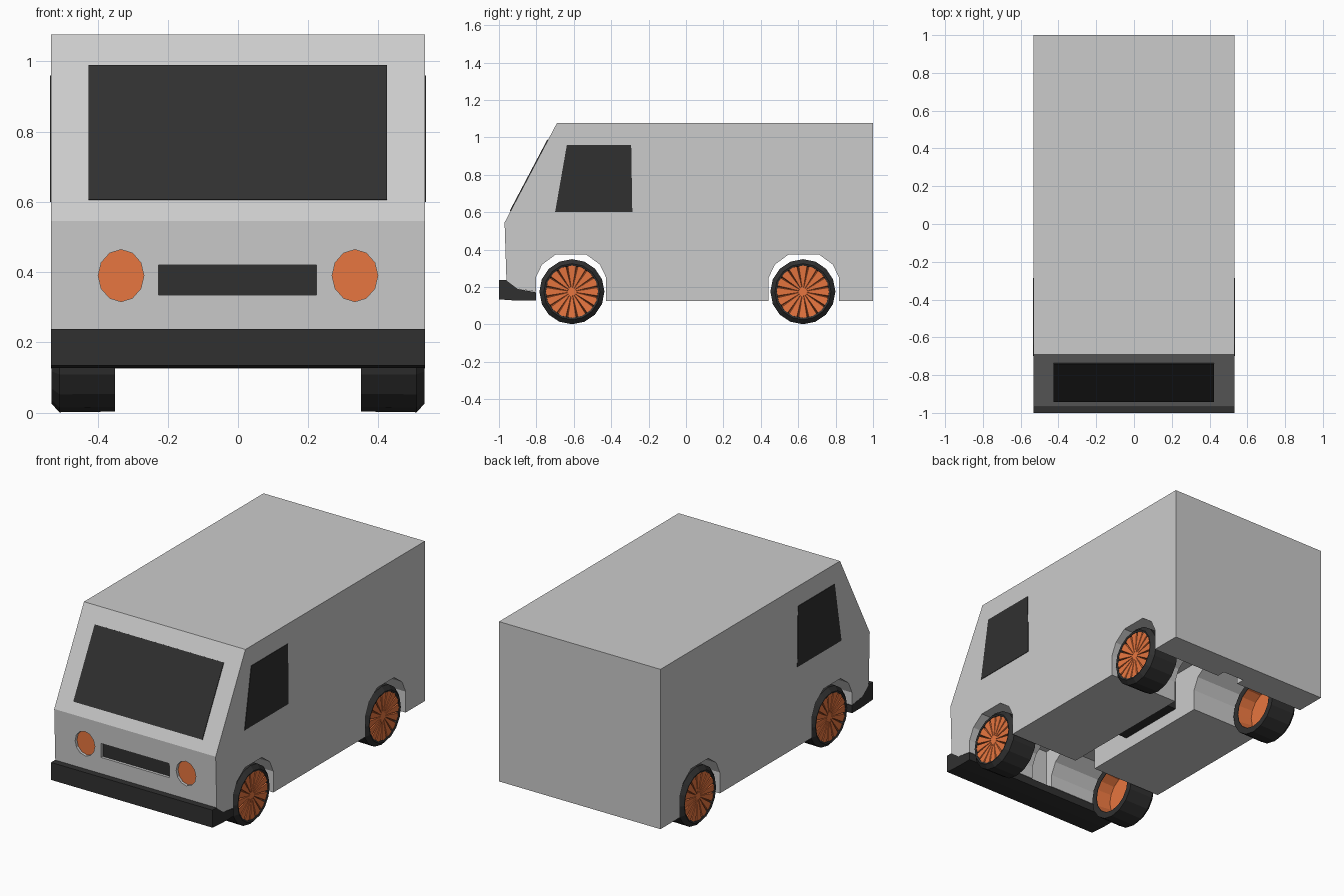
import bpy, bmesh, math
from mathutils import Vector

if "Cube" in bpy.data.objects:
    bpy.data.objects.remove(bpy.data.objects["Cube"])


def material(name, rgb):
    m = bpy.data.materials.new(name)
    m.diffuse_color = (*rgb, 1)
    m.use_nodes = True
    m.node_tree.nodes["Principled BSDF"].inputs["Base Color"].default_value = m.diffuse_color
    return m


DARK = material("dark_trim", (0.03, 0.03, 0.03))
ORANGE = material("orange", (0.8, 0.18, 0.05))


def finish(name, bm, mat=None):
    bmesh.ops.recalc_face_normals(bm, faces=bm.faces)
    me = bpy.data.meshes.new(name)
    bm.to_mesh(me)
    bm.free()
    ob = bpy.data.objects.new(name, me)
    bpy.context.collection.objects.link(ob)
    if mat:
        me.materials.append(mat)
    return ob


def prism(name, pts, lo, hi, axis="x", mat=None):
    """Extrude an outline: (y,z) points along x, or (x,z) points along y."""
    bm = bmesh.new()

    def place(p, d):
        return (d, p[0], p[1]) if axis == "x" else (p[0], d, p[1])
    a = [bm.verts.new(place(p, lo)) for p in pts]
    b = [bm.verts.new(place(p, hi)) for p in pts]
    bm.faces.new(a)
    bm.faces.new(b[::-1])
    n = len(pts)
    for i in range(n):
        bm.faces.new((a[i], b[i], b[(i + 1) % n], a[(i + 1) % n]))
    return finish(name, bm, mat)


def rect(a0, a1, z0, z1):
    return [(a0, z0), (a1, z0), (a1, z1), (a0, z1)]


def ellipse(cx, cz, rx, rz, n=12):
    return [(cx + rx * math.cos(2 * math.pi * i / n),
             cz + rz * math.sin(2 * math.pi * i / n)) for i in range(n)]


def cut(target, cutter):
    mod = target.modifiers.new("cut", "BOOLEAN")
    mod.operation = "DIFFERENCE"
    mod.solver = "EXACT"
    mod.object = cutter
    bpy.context.view_layer.objects.active = target
    bpy.ops.object.modifier_apply(modifier=mod.name)
    bpy.data.objects.remove(cutter)


def arch(cy, z_front, z_back):
    """Wheel arch from front to back."""
    half = [(0.188, 0.25), (0.155, 0.32), (0.08, 0.375)]
    return ([(cy - 0.188, z_front)] + [(cy - d, z) for d, z in half]
            + [(cy + d, z) for d, z in half[::-1]] + [(cy + 0.188, z_back)])


W = 0.532
# Body shell with wheel arches running right through
outline = ([(-0.96, 0.235), (-0.9, 0.19)] + arch(-0.615, 0.175, 0.125)
           + arch(0.63, 0.125, 0.125)
           + [(1.0, 0.125), (1.0, 1.077), (-0.69, 1.077), (-0.97, 0.545)])
body = prism("body", outline, -W, W)

# Central underbody tunnel, lamp and grille recesses
cut(body, prism("tunnel_cut", rect(-0.07, 0.07, 0.0, 0.42), -0.85, 0.87, "y"))
for s in (-1, 1):
    lamp = ellipse(s * 0.333, 0.39, 0.065, 0.074)
    cut(body, prism("lamp_cut", lamp, -1.1, -0.945, "y"))
    prism("headlight", lamp, -0.947, -0.94, "y", ORANGE)
slot = rect(-0.227, 0.223, 0.335, 0.42)
cut(body, prism("grille_cut", slot, -1.1, -0.945, "y"))
prism("grille", slot, -0.947, -0.94, "y", DARK)

# Dark block inside the tunnel
prism("tunnel_block", rect(-0.07, 0.07, 0.2, 0.42), -0.15, 0.28, "y", DARK)

# Bumper
prism("bumper", [(-1.0, 0.238), (-0.962, 0.238), (-0.9, 0.19), (-0.803, 0.172),
                 (-0.803, 0.127), (-0.9, 0.127), (-1.0, 0.134)], -W, W, "x", DARK)

# Windscreen lying on the slope
low, high = Vector((-0.939, 0.605)), Vector((-0.737, 0.988))
off = Vector((-0.885, 0.466)) * 0.004
prism("windscreen", [low - off, high - off, high + off, low + off],
      -0.426, 0.424, "x", DARK)

# Side windows
side = [(-0.70, 0.6), (-0.287, 0.6), (-0.293, 0.96), (-0.637, 0.96)]
for s in (-1, 1):
    prism("side_window", side, s * 0.52, s * 0.535, "x", DARK)

# Wheels
SIDES = 16


def ring(bm, x, r, angles):
    return [bm.verts.new((x, r * math.cos(a), r * math.sin(a))) for a in angles]


def bridge(bm, a, b):
    n = len(a)
    for i in range(n):
        bm.faces.new((a[i], a[(i + 1) % n], b[(i + 1) % n], b[i]))


def lathe(name, profile, mat, cap=False):
    """Revolve (x, radius) points about the x axis."""
    bm = bmesh.new()
    angles = [2 * math.pi * i / SIDES for i in range(SIDES)]
    rings = [ring(bm, x, r, angles) for x, r in profile]
    for a, b in zip(rings, rings[1:]):
        bridge(bm, a, b)
    if cap:
        bm.faces.new(rings[-1])
    else:
        bridge(bm, rings[-1], rings[0])
    return finish(name, bm, mat)


def spoked_face(name):
    """Rim front: flat wedges separated by narrow grooves."""
    bm = bmesh.new()
    step = 2 * math.pi / SIDES
    angles, depth = [], []
    for i in range(SIDES):
        for f, d in ((-0.4, 0), (0.4, 0), (0.5, 0.025)):
            angles.append((i + f) * step)
            depth.append(d)
    hub = ring(bm, 0.518, 0.022, angles)
    outer = ring(bm, 0.525, 0.142, angles)
    for v, d in zip(outer, depth):
        v.co.x -= d
    bridge(bm, outer, hub)
    bm.faces.new(hub)
    return finish(name, bm, ORANGE)


for cy, end in ((-0.61, "front"), (0.625, "rear")):
    for s, side_name in ((1, "right"), (-1, "left")):
        tag = end + "_" + side_name
        parts = [
            lathe(tag + "_tyre", [(0.35, 0.135), (0.35, 0.172), (0.508, 0.174),
                                  (0.531, 0.15), (0.527, 0.14), (0.5, 0.137)], DARK),
            lathe(tag + "_rim_inside", [(0.352, 0.134), (0.44, 0.125)], ORANGE, True),
            spoked_face(tag + "_rim"),
        ]
        for p in parts:
            if s < 0:  # mirror in the mesh and keep normals outward
                for v in p.data.vertices:
                    v.co.x = -v.co.x
                p.data.flip_normals()
            p.location = (0, cy, 0.175)
